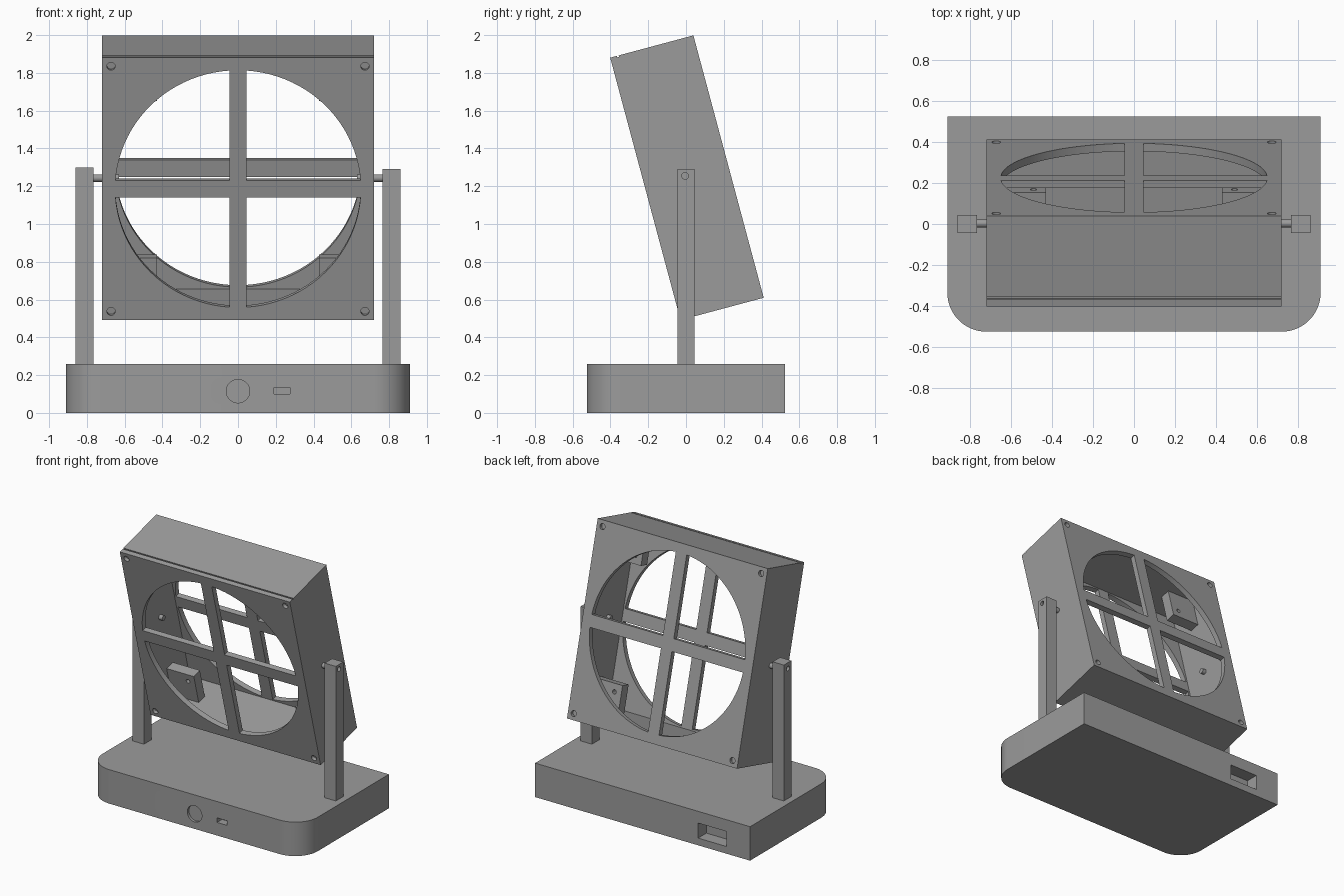
import bpy, math
from mathutils import Matrix

if "Cube" in bpy.data.objects:
    bpy.data.objects.remove(bpy.data.objects["Cube"])

GREY = bpy.data.materials.new("plain grey")
GREY.diffuse_color = (0.33, 0.33, 0.33, 1)
GREY.use_nodes = True
GREY.node_tree.nodes["Principled BSDF"].inputs["Base Color"].default_value = GREY.diffuse_color
TILT = Matrix.Translation((0, 0.005, 1.245)) @ Matrix.Rotation(math.radians(15), 4, 'X')


def finish(name):
    ob = bpy.context.object
    ob.name = name
    ob.data.materials.clear()
    ob.data.materials.append(GREY)
    return ob


def box(name, x0, x1, y0, y1, z0, z1):
    bpy.ops.mesh.primitive_cube_add(size=1)
    ob = finish(name)
    ob.data.transform(Matrix.Translation(((x0 + x1) / 2, (y0 + y1) / 2, (z0 + z1) / 2))
                      @ Matrix.Diagonal((x1 - x0, y1 - y0, z1 - z0, 1)))
    return ob


def rod(name, axis, centre, radius, length, sides=24):
    bpy.ops.mesh.primitive_cylinder_add(vertices=sides, radius=radius, depth=length)
    ob = finish(name)
    turn = Matrix.Rotation(math.pi / 2, 4, 'Y' if axis == 'X' else 'X')
    ob.data.transform(Matrix.Translation(centre) @ turn)
    return ob


def cut(target, *cutters):
    bpy.context.view_layer.objects.active = target
    for c in cutters:
        m = target.modifiers.new("cut", 'BOOLEAN')
        m.operation, m.solver, m.object = 'DIFFERENCE', 'EXACT', c
        bpy.ops.object.modifier_apply(modifier=m.name)
        bpy.data.objects.remove(c)


def smooth(ob):
    bpy.ops.object.select_all(action='DESELECT')
    ob.select_set(True)
    bpy.context.view_layer.objects.active = ob
    bpy.ops.object.shade_smooth_by_angle(angle=math.radians(30))


# Base slab with two rounded front corners
W, D, H, R = 0.91, 0.525, 0.26, 0.19
outline = [(W, D), (-W, D)]
for cx, start in ((-W + R, 180), (W - R, 270)):
    for i in range(17):
        a = math.radians(start + 90 * i / 16)
        outline.append((cx + R * math.cos(a), -D + R + R * math.sin(a)))
n = len(outline)
verts = [(x, y, z) for z in (0, H) for x, y in outline]
faces = [tuple(reversed(range(n))), tuple(range(n, 2 * n))]
faces += [(i, (i + 1) % n, n + (i + 1) % n, n + i) for i in range(n)]
mesh = bpy.data.meshes.new("base")
mesh.from_pydata(verts, [], faces)
mesh.materials.append(GREY)
base = bpy.data.objects.new("base", mesh)
bpy.context.collection.objects.link(base)

# Round button recess, front slot and rear port
cut(base,
    rod("button_cut", 'Y', (0, -D, 0.115), 0.062, 0.04, 48),
    box("slot_cut", 0.19, 0.275, -D - 0.1, -D + 0.06, 0.1, 0.135),
    box("port_cut", -0.71, -0.47, D - 0.1, D + 0.1, 0.055, 0.17))
smooth(base)

# Posts with pivot holes, and the axles
for side, name, top in ((-1, "left", 1.30), (1, "right", 1.29)):
    xa, xb = sorted((side * 0.765, side * 0.86))
    post = box(name + "_post", xa, xb, -0.045, 0.045, H, top)
    cut(post, rod("pivot_cut", 'X', (side * 0.86, -0.005, 1.255), 0.018, 0.04))
    smooth(rod(name + "_axle", 'X', (side * 0.71, 0.003, 1.243), 0.02, 0.16))

# Tilted hollow housing with a round opening through both faces
HX, HY, HZ, PLATE, WALL = 0.72, 0.228, 0.719, 0.04, 0.06
housing = box("housing", -HX, HX, -HY, HY, -HZ, HZ)
cut(housing,
    box("hollow_cut", -HX + WALL, HX - WALL, -HY + PLATE, HY - PLATE, -HZ + WALL, HZ - WALL),
    rod("opening_cut", 'Y', (0, 0, 0), 0.65, 1, 96),
    box("groove_cut", -1, 1, -0.192, -0.182, HZ - 0.008, HZ + 0.1))
for sx in (-1, 1):
    for sz in (-1, 1):
        for sy in (-1, 1):
            cut(housing, rod("screw_cut", 'Y', (sx * 0.672, sy * HY, sz * 0.672), 0.022, 0.05, 16))
smooth(housing)
tilted = [housing]

# Cross bars on the front and back faces
for name, y0, y1 in (("front", -HY, -HY + PLATE), ("back", HY - PLATE, HY)):
    tilted.append(box(name + "_upright_bar", -0.046, 0.046, y0, y1, -0.65, 0.65))
    for sx, tag in ((-1, "left"), (1, "right")):
        xa, xb = sorted((sx * 0.046, sx * 0.65))
        tilted.append(box(name + "_" + tag + "_bar", xa, xb, y0, y1, -0.046, 0.046))

# Drilled corner mounting blocks inside the housing
for sx in (-1, 1):
    for sz in (-1, 1):
        xa, xb = sorted((sx * 0.43, sx * 0.665))
        za, zb = sorted((sz * 0.43, sz * 0.665))
        block = box("corner_block", xa, xb, -0.038, 0.038, za, zb)
        cut(block, rod("block_cut", 'Y', (sx * 0.49, 0, sz * 0.49), 0.016, 0.2, 16))
        tilted.append(block)

for ob in tilted:
    ob.matrix_world = TILT
